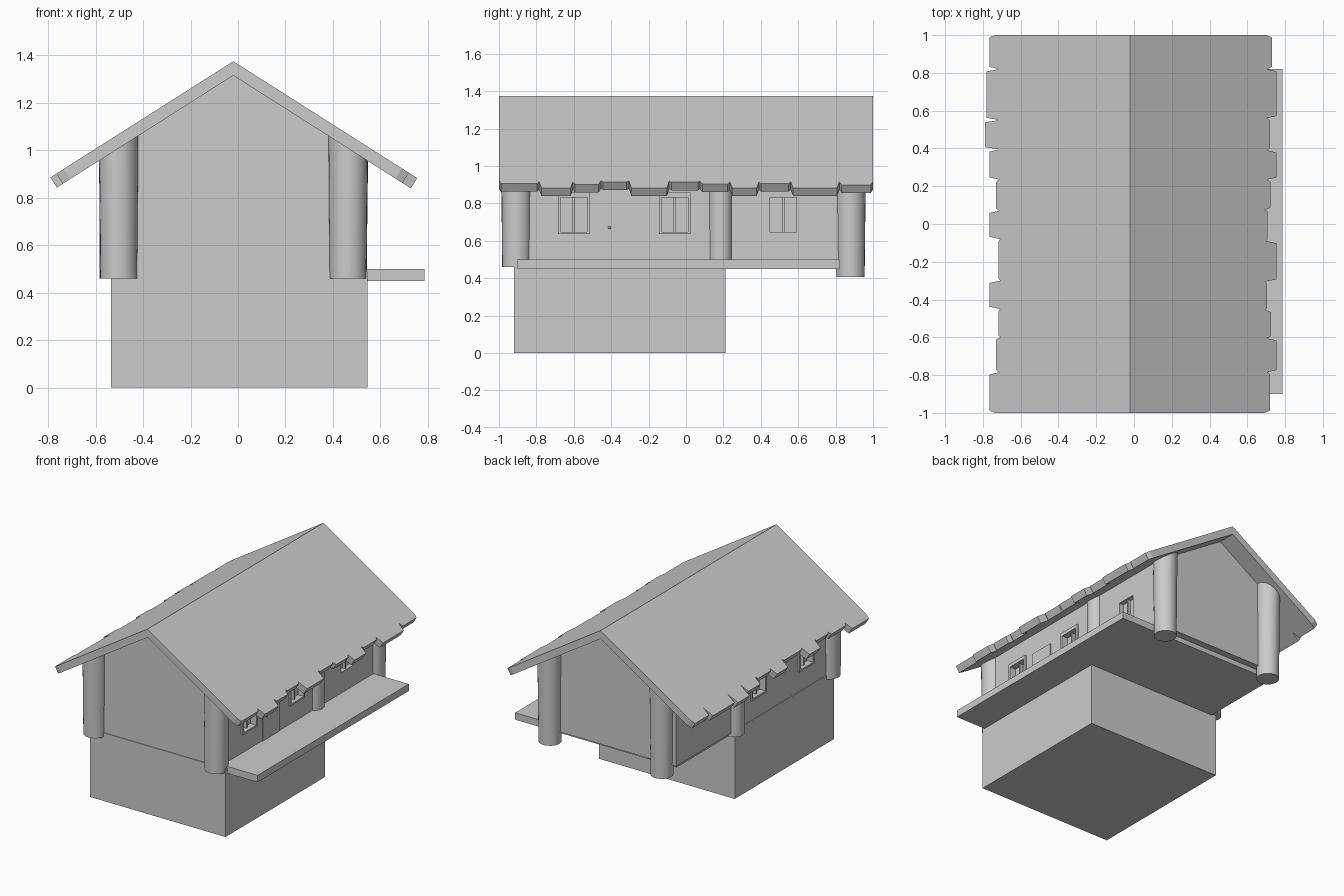
import bpy, bmesh, math

if "Cube" in bpy.data.objects:
    bpy.data.objects.remove(bpy.data.objects["Cube"])

RIDGE_X, TOP, UNDER, SLOPE = -0.02, 1.375, 1.315, 0.635


def under(x):
    return UNDER - SLOPE * abs(x - RIDGE_X)


def finish(name, bm):
    bmesh.ops.recalc_face_normals(bm, faces=bm.faces)
    me = bpy.data.meshes.new(name)
    bm.to_mesh(me)
    bm.free()
    ob = bpy.data.objects.new(name, me)
    bpy.context.collection.objects.link(ob)
    return ob


def add_box(bm, x, y, z):
    vs = bmesh.ops.create_cube(bm, size=1)["verts"]
    for v in vs:
        for i, (a, b) in enumerate((x, y, z)):
            v.co[i] = (a + b) / 2 + v.co[i] * (b - a)


def box(name, x, y, z):
    bm = bmesh.new()
    add_box(bm, x, y, z)
    return finish(name, bm)


def column(name, x, y, z0, r_bottom, r_top):
    # round post whose head is trimmed to the roof slope
    bm = bmesh.new()
    bmesh.ops.create_cone(bm, cap_ends=True, segments=24,
                          radius1=r_bottom, radius2=r_top, depth=2)
    for v in bm.verts:
        is_top = v.co.z > 0
        v.co.x += x
        v.co.y += y
        v.co.z = under(v.co.x) + 0.015 if is_top else z0
    for f in bm.faces:
        f.smooth = len(f.verts) == 4
    for e in bm.edges:
        e.smooth = all(f.smooth for f in e.link_faces)
    return finish(name, bm)


# stone base and balcony floor
box("base", (-0.535, 0.545), (-0.92, 0.21), (0, 0.49))
box("balcony_floor", (-0.5, 0.785), (-0.9, 0.82), (0.45, 0.5))

# upper storey with gable ends
XL, XR = -0.53, 0.505
bm = bmesh.new()
prof = [(XL, 0.485), (XR, 0.485), (XR, under(XR) + 0.01),
        (RIDGE_X, UNDER + 0.01), (XL, under(XL) + 0.01)]
face = bm.faces.new([bm.verts.new((x, -0.915, z)) for x, z in prof])
ext = bmesh.ops.extrude_face_region(bm, geom=[face])["geom"]
for v in ext:
    if isinstance(v, bmesh.types.BMVert):
        v.co.y = 0.87
house = finish("upper_house", bm)

# window recesses and frames
cut = bmesh.new()
frames = bmesh.new()
windows = [(XR, 1, -0.6, True), (XR, 1, -0.06, True), (XR, 1, 0.52, False),
           (XL, -1, -0.6, True), (XL, -1, -0.06, True)]
for wx, s, y, framed in windows:
    z0, z1, hw = 0.648, 0.832, 0.07

    def span(a, b):
        return tuple(sorted((wx + s * a, wx + s * b)))
    add_box(cut, span(-0.035, 0.05), (y - hw, y + hw), (z0, z1))
    if framed:
        d = span(-0.01, 0.012)
        add_box(frames, d, (y - hw - 0.015, y - hw), (z0 - 0.013, z1 + 0.025))
        add_box(frames, d, (y + hw, y + hw + 0.015), (z0 - 0.013, z1 + 0.025))
        add_box(frames, d, (y - hw, y + hw), (z0 - 0.013, z0))
        add_box(frames, d, (y - hw, y + hw), (z1, z1 + 0.025))
    # central bar
    add_box(frames, span(-0.036, -0.012), (y - 0.006, y + 0.006), (z0, z1))
finish("window_frames", frames)
cutter = finish("window_cutter", cut)
cutter.hide_render = True
cutter.hide_set(True)
mod = house.modifiers.new("windows", "BOOLEAN")
mod.operation = "DIFFERENCE"
mod.solver = "EXACT"
mod.object = cutter

# door and knob
box("door", (XR - 0.01, XR + 0.006), (-0.445, -0.26), (0.5, 0.835))
bm = bmesh.new()
bmesh.ops.create_uvsphere(bm, u_segments=10, v_segments=6, radius=0.008)
bmesh.ops.translate(bm, verts=bm.verts, vec=(XR + 0.012, -0.41, 0.67))
finish("door_knob", bm)

# posts
for name, x, y, z0, r0, r1 in [
        ("front_left_post", -0.502, -0.905, 0.46, 0.078, 0.083),
        ("front_right_post", 0.463, -0.905, 0.46, 0.078, 0.083),
        ("back_left_post", -0.425, 0.88, 0.405, 0.075, 0.082),
        ("back_right_post", 0.466, 0.88, 0.405, 0.075, 0.082),
        ("middle_left_post", -0.52, 0.185, 0.46, 0.063, 0.065),
        ("middle_right_post", 0.48, 0.185, 0.46, 0.063, 0.065)]:
    column(name, x, y, z0, r0, r1)

# roof with ragged eaves: plank boundaries along y and reach of each plank
right = ([-1, -0.785, -0.605, -0.455, -0.305, -0.09, 0.075, 0.235, 0.39, 0.56, 0.82, 1],
         [0.72, 0.755, 0.725, 0.705, 0.755, 0.708, 0.722, 0.755, 0.72, 0.755, 0.73], 0.705)
left = ([-1, -0.785, -0.6, -0.45, -0.3, -0.08, 0.07, 0.235, 0.395, 0.55, 0.82, 1],
        [0.765, 0.73, 0.718, 0.765, 0.718, 0.765, 0.73, 0.765, 0.79, 0.78, 0.765], 0.715)
bm = bmesh.new()
for s, (ys, reach, notch) in ((1, right), (-1, left)):
    outline = []
    for i, r in enumerate(reach):
        if i:
            outline.append((ys[i], min(notch, r - 0.01, reach[i - 1] - 0.01)))
        else:
            outline.append((-1, r - 0.03))
        outline += [(ys[i] + 0.012, r), (ys[i + 1] - 0.012, r)]
    outline.append((1, reach[-1] - 0.03))
    up, low = [], []
    for y, r in outline:
        x = s * r
        z = TOP - SLOPE * abs(x - RIDGE_X)
        up.append(bm.verts.new((x, y, z)))
        low.append(bm.verts.new((x - s * 0.027, y, z - 0.06 + 0.027 * SLOPE)))
    up += [bm.verts.new((RIDGE_X, y, TOP)) for y in (1, -1)]
    low += [bm.verts.new((RIDGE_X, y, UNDER)) for y in (1, -1)]
    bm.faces.new(up)
    bm.faces.new(low[::-1])
    n = len(up)
    for i in range(n):
        if i != n - 2:  # leave the ridge joint open
            j = (i + 1) % n
            bm.faces.new((up[i], low[i], low[j], up[j]))
bmesh.ops.remove_doubles(bm, verts=bm.verts, dist=1e-5)
finish("roof", bm)
